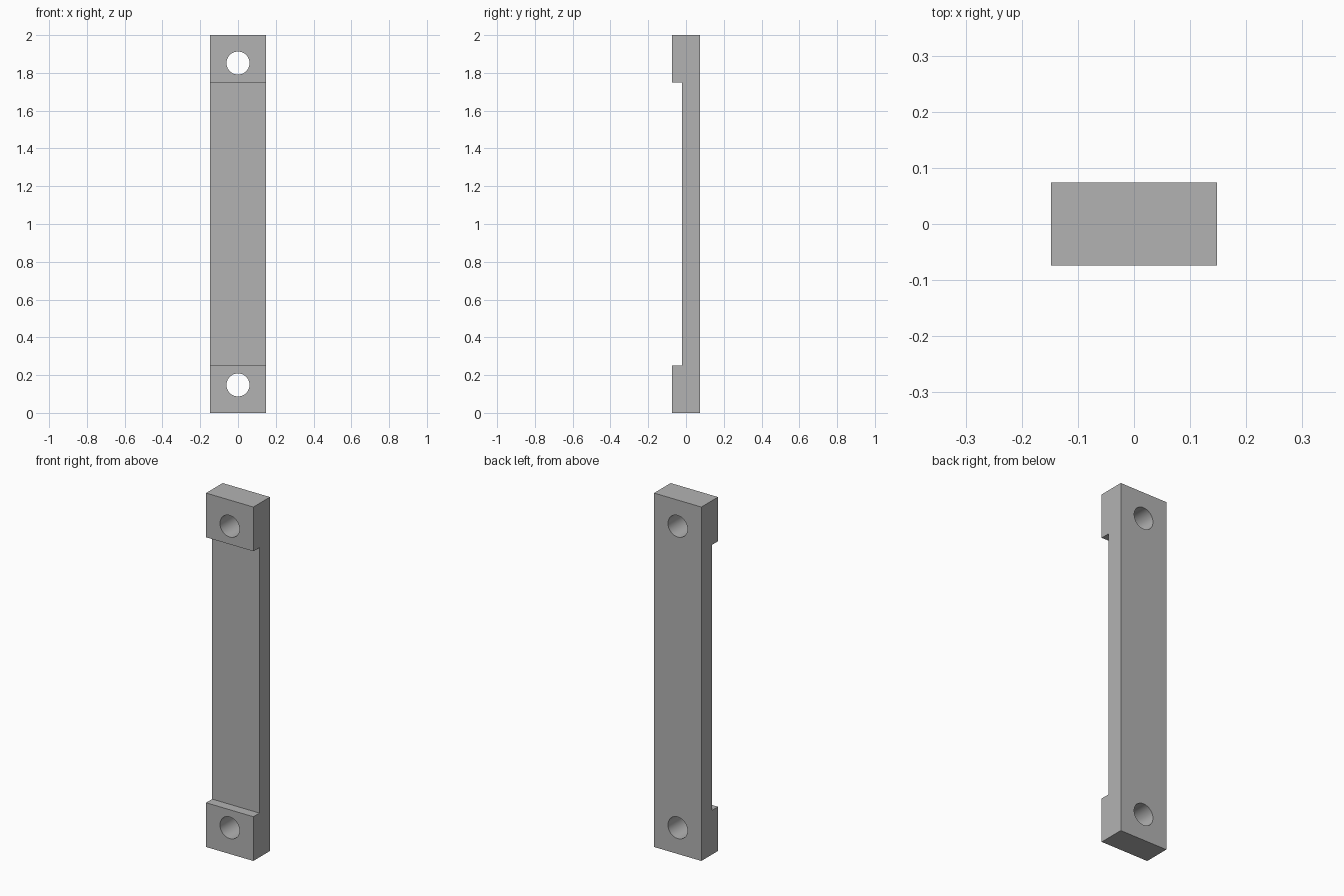
import bpy
import bmesh
import math
from mathutils import Matrix

default = bpy.data.objects.get("Cube")
if default:
    bpy.data.objects.remove(default, do_unlink=True)

HALF_W, HALF_D, HEIGHT = 0.148, 0.074, 2.0
END, RECESS_Y = 0.25, -0.02
HOLE_R, HOLE_Z = 0.061, 0.148

grey = bpy.data.materials.new("plain grey")
grey.use_nodes = True
colour = (0.45, 0.45, 0.45, 1)
grey.diffuse_color = colour
grey.node_tree.nodes["Principled BSDF"].inputs["Base Color"].default_value = colour


def add_object(name, bm):
    bmesh.ops.recalc_face_normals(bm, faces=bm.faces)
    mesh = bpy.data.meshes.new(name)
    bm.to_mesh(mesh)
    bm.free()
    mesh.materials.append(grey)
    obj = bpy.data.objects.new(name, mesh)
    bpy.context.collection.objects.link(obj)
    return obj


# Bar: side profile with raised end pads, extruded across the width
profile = [(HALF_D, 0), (HALF_D, HEIGHT), (-HALF_D, HEIGHT), (-HALF_D, HEIGHT - END),
           (RECESS_Y, HEIGHT - END), (RECESS_Y, END), (-HALF_D, END), (-HALF_D, 0)]
bm = bmesh.new()
side = bm.faces.new([bm.verts.new((-HALF_W, y, z)) for y, z in profile])
extruded = bmesh.ops.extrude_face_region(bm, geom=[side])["geom"]
bmesh.ops.translate(bm, vec=(2 * HALF_W, 0, 0),
                    verts=[v for v in extruded if isinstance(v, bmesh.types.BMVert)])
bar = add_object("mounting_bar", bm)

# Screw holes: one round cutter through each end pad
bm = bmesh.new()
for z in (HOLE_Z, HEIGHT - HOLE_Z):
    place = Matrix.Translation((0, 0, z)) @ Matrix.Rotation(math.pi / 2, 4, "X")
    bmesh.ops.create_cone(bm, cap_ends=True, segments=64, radius1=HOLE_R,
                          radius2=HOLE_R, depth=4 * HALF_D, matrix=place)
cutter = add_object("hole_cutter", bm)

cut = bar.modifiers.new("screw holes", "BOOLEAN")
cut.operation = "DIFFERENCE"
cut.solver = "EXACT"
cut.object = cutter

# Apply the cut, drop the cutter, and smooth only the hole walls
bpy.ops.object.select_all(action="DESELECT")
bpy.context.view_layer.objects.active = bar
bar.select_set(True)
bpy.ops.object.modifier_apply(modifier=cut.name)
bpy.data.objects.remove(cutter, do_unlink=True)
bpy.ops.object.shade_smooth_by_angle(angle=math.radians(30))
